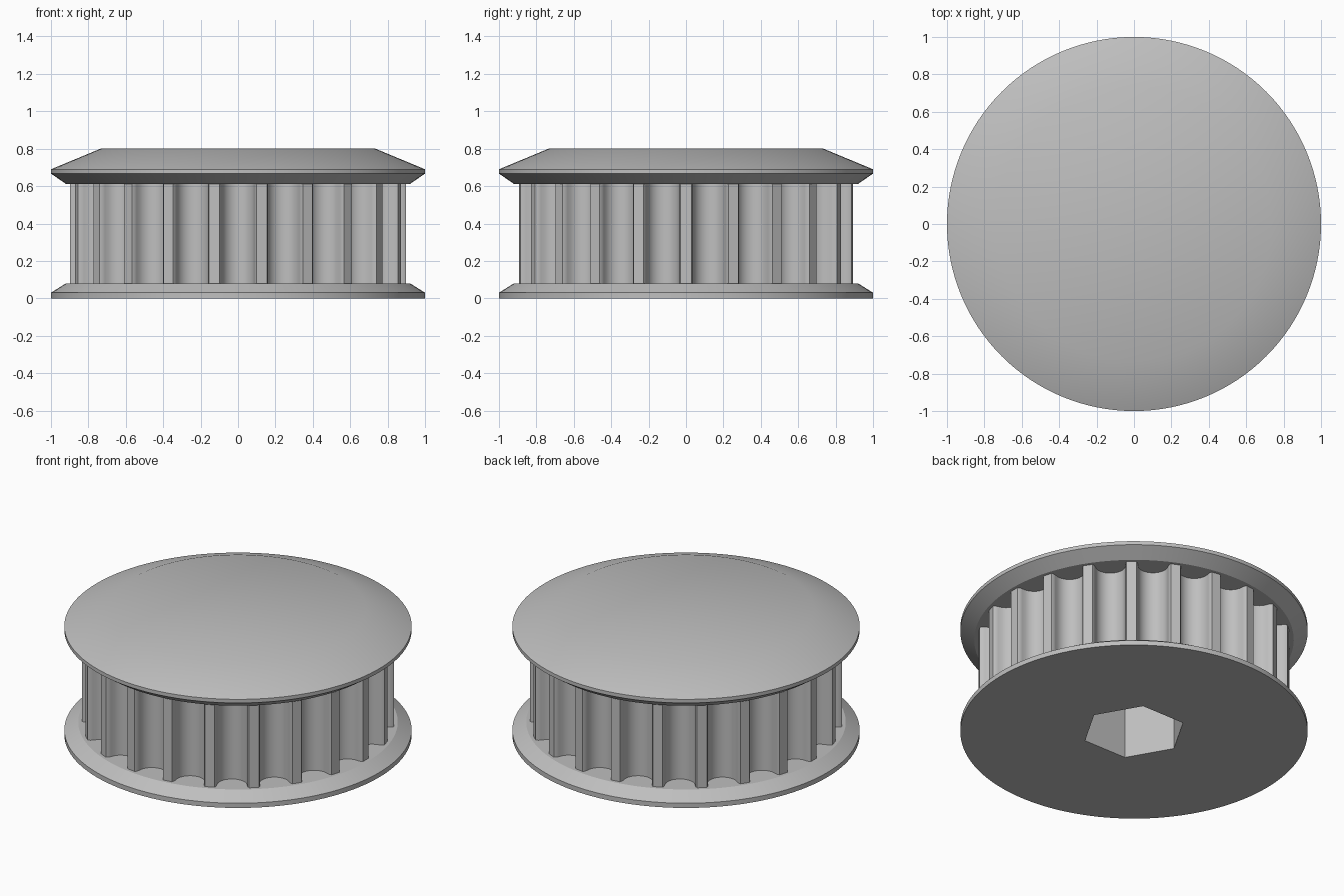
import bpy
import bmesh
from math import cos, sin, pi, tau, radians

cube = bpy.data.objects.get("Cube")
if cube:
    bpy.data.objects.remove(cube, do_unlink=True)

TEETH = 22
SEGMENTS = 128

grey = bpy.data.materials.new("plain grey")
grey.use_nodes = True
colour = (0.52, 0.52, 0.52, 1)
grey.diffuse_color = colour
grey.node_tree.nodes["Principled BSDF"].inputs["Base Color"].default_value = colour


def circle(radius, count=SEGMENTS):
    return [(radius * cos(tau * i / count), radius * sin(tau * i / count)) for i in range(count)]


def loft(name, sections):
    """Closed solid through stacked (outline, z) sections."""
    bm = bmesh.new()
    rings = [[bm.verts.new((x, y, z)) for x, y in outline] for outline, z in sections]
    count = len(rings[0])
    for low, high in zip(rings, rings[1:]):
        for i in range(count):
            j = (i + 1) % count
            bm.faces.new((low[i], low[j], high[j], high[i]))
    bm.faces.new(list(reversed(rings[0])))
    bm.faces.new(rings[-1])
    mesh = bpy.data.meshes.new(name)
    bm.to_mesh(mesh)
    bm.free()
    mesh.materials.append(grey)
    obj = bpy.data.objects.new(name, mesh)
    bpy.context.collection.objects.link(obj)
    return obj


def lathe(name, profile):
    return loft(name, [(circle(r), z) for r, z in profile])


def tooth_outline():
    """Round-bottomed grooves with eased lips, repeated around the wheel."""
    arc = [(-0.088 * cos(pi * k / 12), 0.865 - 0.088 * sin(pi * k / 12)) for k in range(13)]
    lip = [(0.091, 0.881), (0.1, 0.894)]
    groove = [(-t, r) for t, r in reversed(lip)] + arc + lip
    points = []
    for n in range(TEETH):
        a = tau * (n + 0.5) / TEETH
        points += [(r * cos(a) - t * sin(a), r * sin(a) + t * cos(a)) for t, r in groove]
    return points


# Flanges, toothed wheel and domed cap
lower_flange = lathe("lower_flange", [(1, 0), (1, 0.03), (0.92, 0.08)])
outline = tooth_outline()
toothed_wheel = loft("toothed_wheel", [(outline, 0.08), (outline, 0.612)])
cap = lathe("cap_flange", [(0.92, 0.612), (1, 0.667), (1, 0.69), (0.735, 0.8)])

# Hexagonal socket in the underside
cutter = loft("socket_cutter", [(circle(0.3, 6), -0.1), (circle(0.3, 6), 0.5)])
cutter.hide_render = True
for obj in (lower_flange, toothed_wheel):
    mod = obj.modifiers.new("socket", "BOOLEAN")
    mod.operation = "DIFFERENCE"
    mod.solver = "EXACT"
    mod.object = cutter
    bpy.context.view_layer.objects.active = obj
    bpy.ops.object.modifier_apply(modifier=mod.name)
bpy.data.objects.remove(cutter, do_unlink=True)

# Smooth shading with crisp edges
bpy.ops.object.select_all(action="DESELECT")
for obj in (lower_flange, toothed_wheel, cap):
    obj.select_set(True)
bpy.context.view_layer.objects.active = cap
bpy.ops.object.shade_smooth_by_angle(angle=radians(30))
